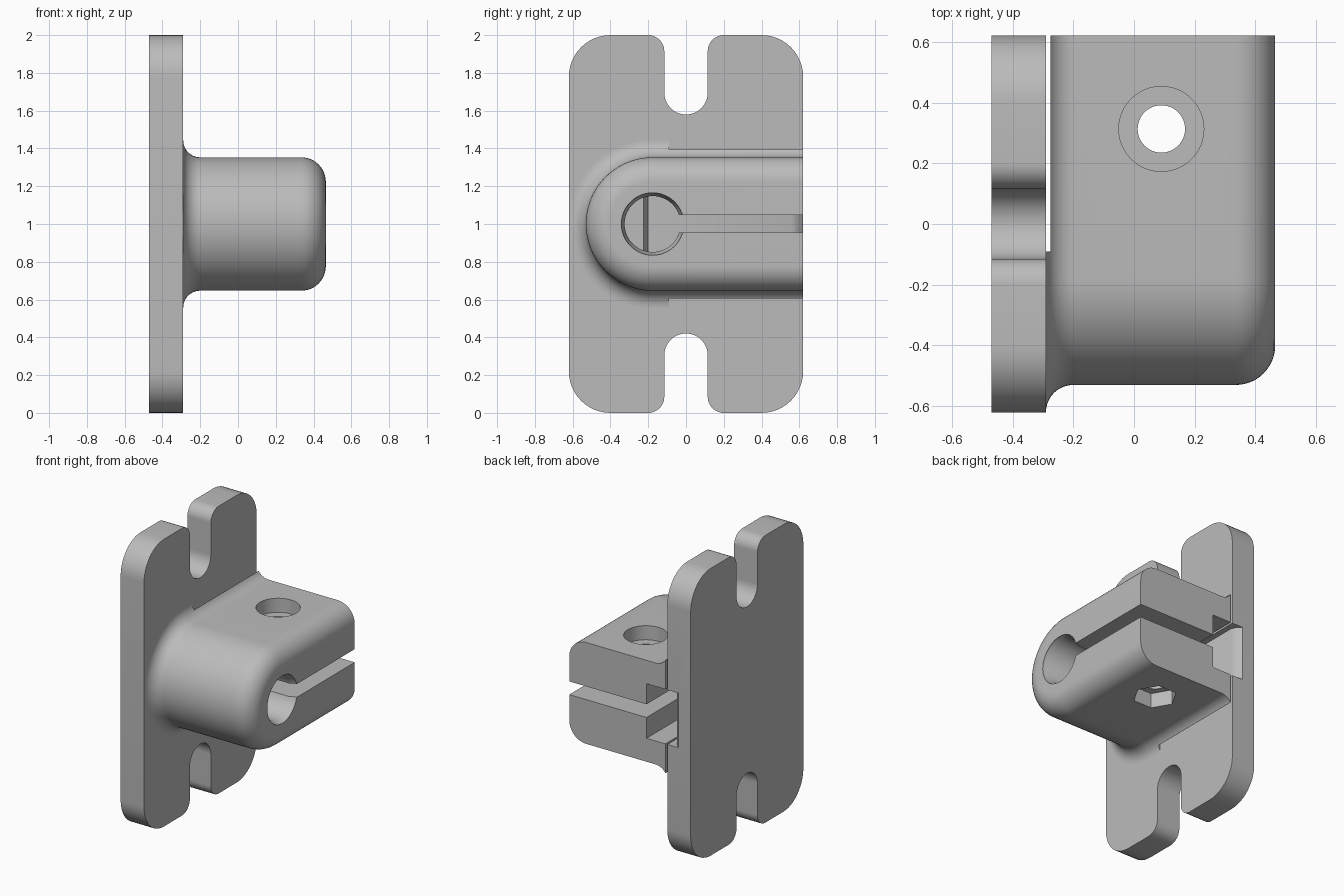
import bpy, bmesh, math
from mathutils import Vector

cube = bpy.data.objects.get("Cube")
if cube:
    bpy.data.objects.remove(cube, do_unlink=True)

grey = bpy.data.materials.new("light grey metal")
grey.use_nodes = True
GREY = (0.5, 0.5, 0.5, 1)
grey.diffuse_color = GREY
grey.node_tree.nodes["Principled BSDF"].inputs["Base Color"].default_value = GREY


def loft(name, rings):
    """Skin equal-length closed rings of 3D points and cap both ends."""
    bm = bmesh.new()
    loops = [[bm.verts.new(p) for p in ring] for ring in rings]
    n = len(loops[0])
    for a, b in zip(loops, loops[1:]):
        for i in range(n):
            j = (i + 1) % n
            bm.faces.new((a[i], a[j], b[j], b[i]))
    bm.faces.new(loops[0])
    bm.faces.new(loops[-1])
    bmesh.ops.recalc_face_normals(bm, faces=bm.faces)
    mesh = bpy.data.meshes.new(name)
    bm.to_mesh(mesh)
    bm.free()
    mesh.materials.append(grey)
    ob = bpy.data.objects.new(name, mesh)
    bpy.context.collection.objects.link(ob)
    return ob


def box(name, lo, hi):
    return loft(name, [[(x, lo[1], lo[2]), (x, hi[1], lo[2]), (x, hi[1], hi[2]), (x, lo[1], hi[2])]
                       for x in (lo[0], hi[0])])


def circle(r, n):
    return [(r * math.cos(math.tau * i / n), r * math.sin(math.tau * i / n)) for i in range(n)]


def rounded(corners, steps=12):
    """Closed outline with a fillet of the given radius at each corner."""
    out = []
    for i, (y, z, r) in enumerate(corners):
        p = Vector((y, z))
        u = (Vector(corners[i - 1][:2]) - p).normalized()
        v = (Vector(corners[(i + 1) % len(corners)][:2]) - p).normalized()
        centre = p + (u + v) * r
        for k in range(steps + 1):
            a = k / steps * math.pi / 2
            out.append(centre - v * r * math.cos(a) - u * r * math.sin(a))
    return out


def cut(ob, cutters):
    for c in cutters:
        c.hide_render = True
        mod = ob.modifiers.new("cut", 'BOOLEAN')
        mod.operation, mod.solver, mod.object = 'DIFFERENCE', 'EXACT', c
    bpy.context.view_layer.update()
    mesh = bpy.data.meshes.new_from_object(ob.evaluated_get(bpy.context.evaluated_depsgraph_get()))
    ob.modifiers.clear()
    ob.data = mesh


def channel():
    """Recess between clamp and plate, flared at its open end."""
    side = [(-.13, -.2), (-.29, -.225), (-.33, -.2), (-.33, .56), (-.345, .59),
            (-.385, .63), (-.13, .63)]
    return loft("channel_cutter", [[(x, y, z) for x, y in side] for z in (.81, 1.19)])


# Mounting plate with open slots at both ends
W, S, R_OUT, R_IN, R_SLOT = .62, .115, .22, .085, .1149
top = [(W, 2, R_OUT), (S, 2, R_IN), (S, 1.58, R_SLOT),
       (-S, 1.58, R_SLOT), (-S, 2, R_IN), (-W, 2, R_OUT)]
bottom = [(-y, 2 - z, r) for y, z, r in top]
outline = rounded(top + bottom)
plate = loft("mounting_plate", [[(x, y, z) for y, z in outline] for x in (-.47, -.29)])

# Clamp body: U section with a base fillet and a rounded outer edge
FILLET, ROUND, STEPS = .09, .13, 12
sections = []
for k in range(STEPS + 1):
    a = k / STEPS * math.pi / 2
    sections.append((-.20 - FILLET * math.cos(a), FILLET * (1 - math.sin(a))))
for k in range(STEPS + 1):
    a = k / STEPS * math.pi / 2
    sections.append((.465 - ROUND + ROUND * math.sin(a), -ROUND * (1 - math.cos(a))))


def u_ring(x, offset, arc=48):
    r = .353 + offset
    ring = [(x, W, 1 - r)]
    for k in range(arc + 1):
        a = math.pi * k / arc
        ring.append((x, -.177 - r * math.sin(a), 1 - r * math.cos(a)))
    return ring + [(x, W, 1 + r)]


clamp = loft("clamp_body", [u_ring(x, o) for x, o in sections])

# Cutters for the bore, clamping slot, relief gap and bolt hole
bore = loft("bore_cutter", [[(x, -.177 + p, 1 + q) for p, q in circle(r, 64)]
                            for x, r in ((-.4, .148), (.42, .148), (.45, .165), (.5, .165))])
slot = box("slot_cutter", (-.4, -.12, .955), (.6, .7, 1.047))
gap = box("gap_cutter", (-.4, -.09, .4), (-.275, .7, 1.6))


def bolt(name, r, n, lo, hi):
    return loft(name, [[(.09 + p, .313 + q, z) for p, q in circle(r, n)] for z in (lo, hi)])


cutters = [bore, slot, gap, channel(),
           bolt("bolt_cutter", .078, 48, .5, 1.5),
           bolt("bolt_head_cutter", .14, 48, 1.255, 1.5),
           bolt("hex_nut_cutter", .14, 6, .5, .75)]
cut(clamp, cutters)
plate_cutter = channel()
cut(plate, [plate_cutter])
for c in cutters + [plate_cutter]:
    bpy.data.objects.remove(c, do_unlink=True)

# Smooth curved faces, keep hard edges
for ob in bpy.context.selected_objects:
    ob.select_set(False)
for ob in (plate, clamp):
    ob.select_set(True)
    bpy.context.view_layer.objects.active = ob
bpy.ops.object.shade_smooth_by_angle(angle=math.radians(30))
